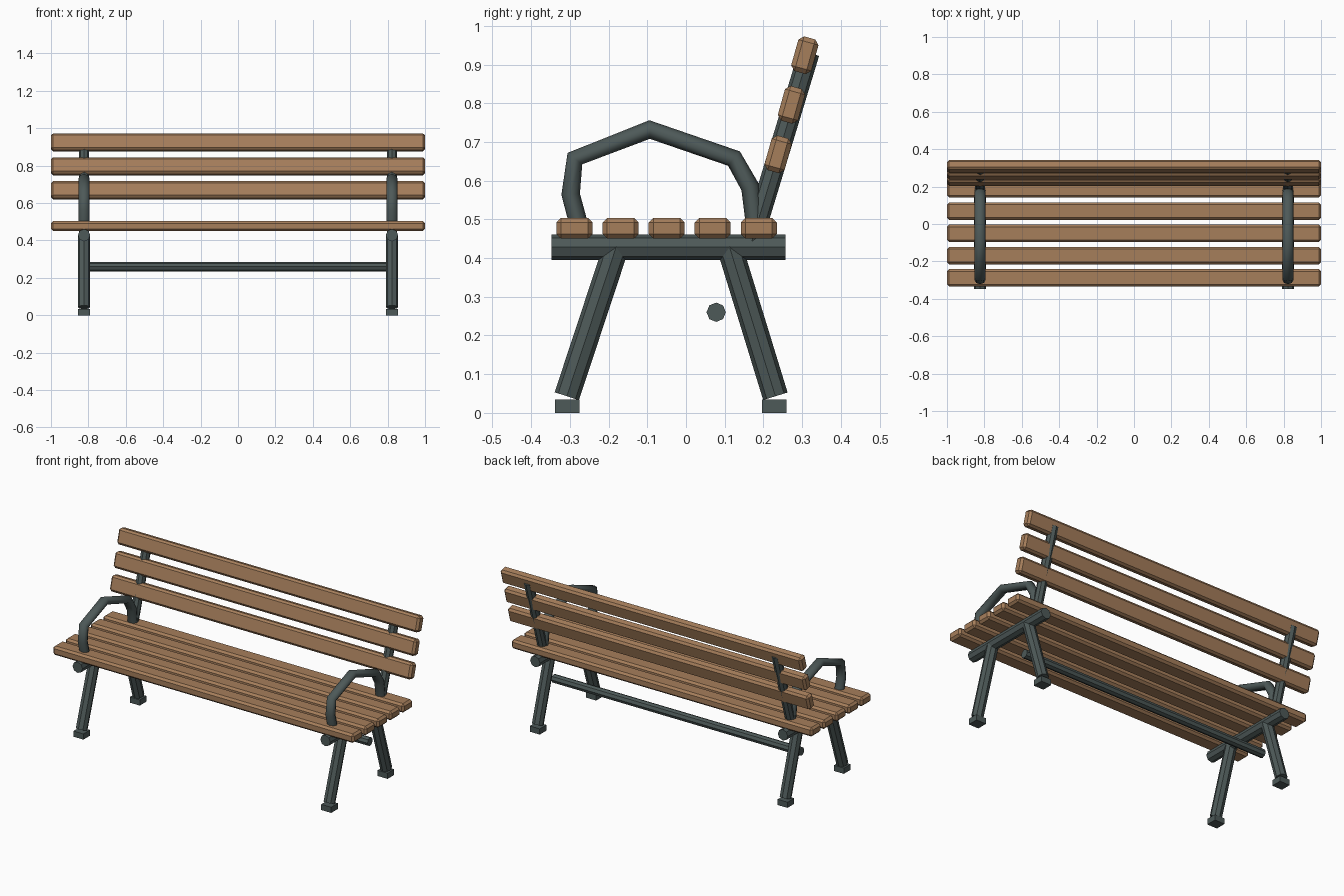
import bpy, bmesh, math
from mathutils import Vector, Matrix

if "Cube" in bpy.data.objects:
    bpy.data.objects.remove(bpy.data.objects["Cube"])

def material(name, rgb):
    m = bpy.data.materials.new(name)
    m.diffuse_color = (*rgb, 1)
    m.use_nodes = True
    m.node_tree.nodes["Principled BSDF"].inputs["Base Color"].default_value = m.diffuse_color
    return m

WOOD = material("wood", (0.38, 0.21, 0.105))
IRON = material("iron", (0.075, 0.1, 0.098))
FRAME_X = 0.823

def finish(bm, name, mat):
    bmesh.ops.recalc_face_normals(bm, faces=bm.faces[:])
    me = bpy.data.meshes.new(name)
    bm.to_mesh(me)
    bm.free()
    me.materials.append(mat)
    ob = bpy.data.objects.new(name, me)
    bpy.context.collection.objects.link(ob)
    return ob

def box(name, size, loc, mat, tilt=0, bevel=0):
    bm = bmesh.new()
    bmesh.ops.create_cube(bm, size=1)
    bmesh.ops.scale(bm, vec=size, verts=bm.verts[:])
    if bevel:
        bmesh.ops.bevel(bm, geom=bm.edges[:], offset=bevel, segments=1,
                        affect='EDGES', profile=0.5)
    bm.transform(Matrix.Translation(loc) @ Matrix.Rotation(tilt, 4, 'X'))
    return finish(bm, name, mat)

def sweep(name, pts, rx, ry, mat, smooth=False):
    """Eight-sided tube along pts; rx is the half width along the side axis."""
    pts = [Vector(p) for p in pts]
    bm = bmesh.new()
    rings = []
    for i, p in enumerate(pts):
        t = Vector()
        if i > 0:
            t += (p - pts[i - 1]).normalized()
        if i < len(pts) - 1:
            t += (pts[i + 1] - p).normalized()
        t.normalize()
        side = Vector((0, 1, 0)) if abs(t.x) > 0.9 else Vector((1, 0, 0))
        up = t.cross(side).normalized()
        rings.append([bm.verts.new(p + side * rx * math.cos(k * math.pi / 4)
                                   + up * ry * math.sin(k * math.pi / 4))
                      for k in range(8)])
    for a, b in zip(rings, rings[1:]):
        for k in range(8):
            f = bm.faces.new((a[k], a[(k + 1) % 8], b[(k + 1) % 8], b[k]))
            f.smooth = smooth
    bm.faces.new(rings[0])
    bm.faces.new(rings[-1])
    return finish(bm, name, mat)

# Seat slats
for i in range(5):
    box(f"seat_slat_{i + 1}", (2, 0.093, 0.054), (0, -0.288 + 0.119 * i, 0.477), WOOD, 0, 0.012)

# Backrest slats, leaning back
lean = math.atan(0.28)
for i in range(3):
    box(f"back_slat_{i + 1}", (2, 0.054, 0.093), (0, 0.238 + 0.0345 * i, 0.668 + 0.128 * i),
        WOOD, -lean, 0.012)

# Armrest path in the side plane (y, z)
ARM = [(-0.27, 0.46), (-0.298, 0.565), (-0.287, 0.657), (-0.094, 0.732),
       (0.124, 0.657), (0.166, 0.583), (0.182, 0.46)]

# Iron side frames, mirrored left and right
for side, x in (("left", -FRAME_X), ("right", FRAME_X)):
    def rod(part, path, rx, ry, smooth=False):
        sweep(f"{side}_{part}", [(x, y, z) for y, z in path], rx, ry, IRON, smooth)
    rod("seat_rail", [(-0.347, 0.428), (0.257, 0.428)], 0.033, 0.033)
    rod("front_leg", [(-0.308, 0.043), (-0.18, 0.43)], 0.033, 0.033)
    rod("rear_leg", [(0.231, 0.043), (0.112, 0.43)], 0.033, 0.033)
    rod("back_post", [(0.166, 0.43), (0.318, 0.93)], 0.027, 0.027)
    rod("armrest", ARM, 0.03, 0.024, True)
    for end, y in (("front", -0.307), ("rear", 0.228)):
        box(f"{side}_{end}_foot", (0.066, 0.063, 0.034), (x, y, 0.017), IRON)

# Stretcher bar between the side frames
sweep("stretcher_bar", [(-FRAME_X, 0.078, 0.26), (FRAME_X, 0.078, 0.26)], 0.025, 0.025, IRON)
